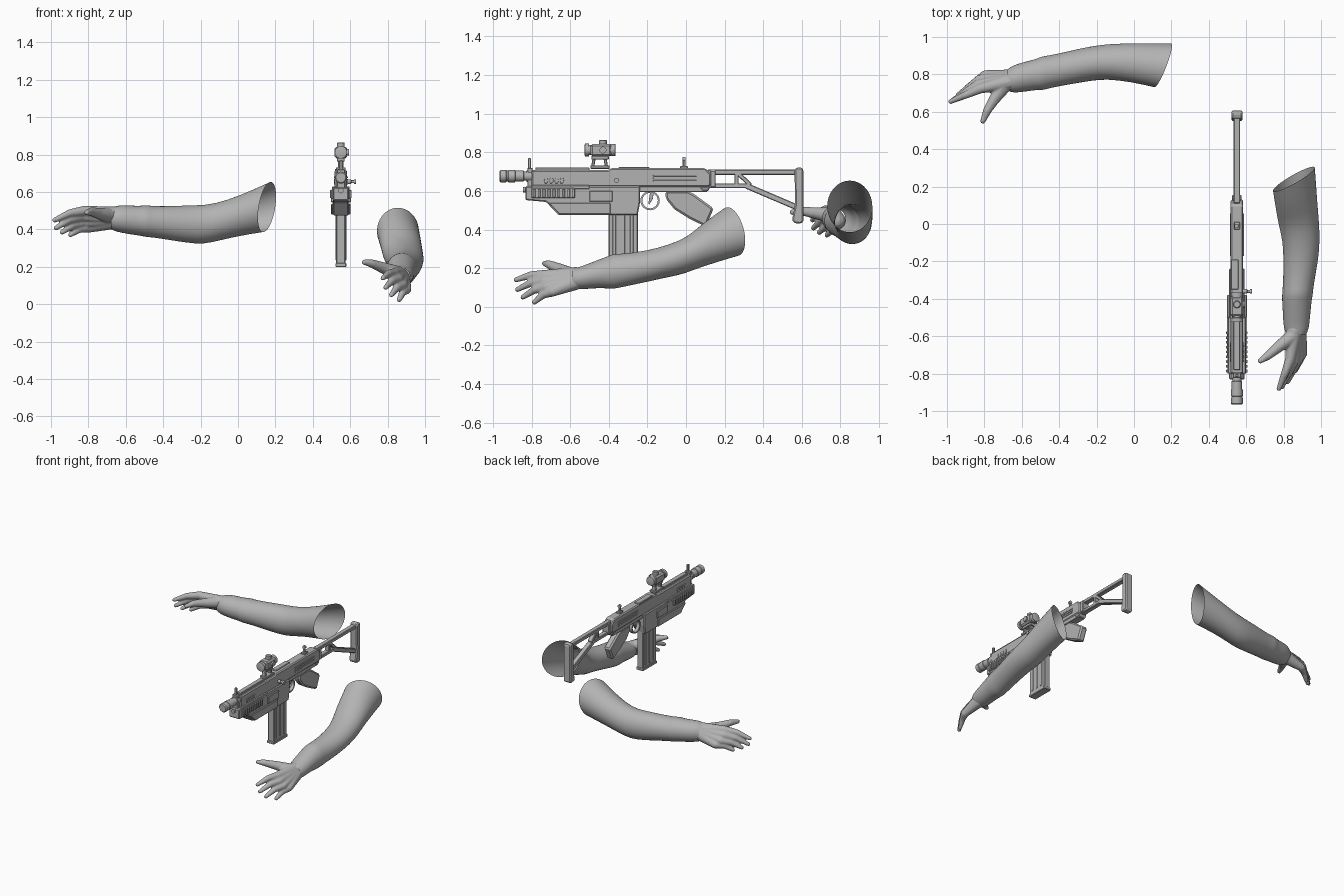
import bpy, bmesh, math
from mathutils import Vector, Matrix

if "Cube" in bpy.data.objects:
    bpy.data.objects.remove(bpy.data.objects["Cube"])

GX = 0.55  # centre plane of the rifle
grey = bpy.data.materials.new("grey")
grey.diffuse_color = (0.45, 0.45, 0.45, 1)
grey.use_nodes = True
grey.node_tree.nodes["Principled BSDF"].inputs["Base Color"].default_value = grey.diffuse_color


def finish(name, bm, smooth=None, bevel=0):
    bmesh.ops.recalc_face_normals(bm, faces=bm.faces)
    me = bpy.data.meshes.new(name)
    bm.to_mesh(me)
    bm.free()
    ob = bpy.data.objects.new(name, me)
    bpy.context.collection.objects.link(ob)
    me.materials.append(grey)
    if bevel:
        m = ob.modifiers.new("bevel", 'BEVEL')
        m.width, m.segments, m.limit_method = bevel, 1, 'ANGLE'
    if smooth:
        bpy.ops.object.select_all(action='DESELECT')
        ob.select_set(True)
        bpy.context.view_layer.objects.active = ob
        bpy.ops.object.shade_smooth_by_angle(angle=math.radians(smooth))
    return ob


def prism(name, pts, hw, x=GX, bevel=0.004):
    """Side profile of (y, z) points, extruded to half width hw."""
    bm = bmesh.new()
    a, b = [[bm.verts.new((x + s * hw, y, z)) for y, z in pts] for s in (-1, 1)]
    bm.faces.new(a)
    bm.faces.new(b)
    for i in range(len(pts)):
        j = (i + 1) % len(pts)
        bm.faces.new((a[i], a[j], b[j], b[i]))
    return finish(name, bm, bevel=bevel)


def box(name, y0, y1, z0, z1, hw, x=GX, bevel=0.003):
    return prism(name, [(y0, z0), (y1, z0), (y1, z1), (y0, z1)], hw, x, bevel)


def bar(name, p, q, t, hw):
    p, q = Vector(p), Vector(q)
    n = (q - p).orthogonal().normalized() * t / 2
    return prism(name, [p - n, q - n, q + n, p + n], hw, bevel=0.004)


def lathe(name, start, axis, prof, n=20):
    """Turned solid: prof holds (distance along axis, radius)."""
    bm = bmesh.new()
    rot = Vector((0, 0, 1)).rotation_difference(Vector(axis)).to_matrix()
    rings = [[bm.verts.new(Vector(start) + rot @ Vector((r * math.cos(2 * math.pi * k / n),
              r * math.sin(2 * math.pi * k / n), d))) for k in range(n)] for d, r in prof]
    for a, b in zip(rings, rings[1:]):
        for k in range(n):
            bm.faces.new((a[k], a[k - 1], b[k - 1], b[k]))
    bm.faces.new(rings[0])
    bm.faces.new(rings[-1])
    return finish(name, bm, smooth=35)


# ---------- Arms: open sleeves ----------
def sleeve(name, sections, along_x):
    """Elliptic rings (s, side, z, r_side, r_z, slant_side, slant_z)."""
    bm, n, rings = bmesh.new(), 24, []
    for s, p, z, rp, rz, kp, kz in sections:
        ring = []
        for k in range(n):
            dp, dz = rp * math.cos(2 * math.pi * k / n), rz * math.sin(2 * math.pi * k / n)
            d, e = s + kp * dp + kz * dz, p + dp
            ring.append(bm.verts.new((d, e, z + dz) if along_x else (e, d, z + dz)))
        rings.append(ring)
    for a, b in zip(rings, rings[1:]):
        for k in range(n):
            bm.faces.new((a[k], a[k - 1], b[k - 1], b[k]))
    ob = finish(name, bm, smooth=180)
    ob.modifiers.new("subdivision", 'SUBSURF').levels = 1
    return ob


def hand(name, wrist, spread, knuckles, tips, thumb):
    """Finger and palm chains of overlapping balls, fused by a remesh."""
    bm = bmesh.new()

    def chain(pts, radii):
        for i in range(len(pts) - 1):
            for k in range(13):
                t = k / 12
                c = Vector(pts[i]).lerp(Vector(pts[i + 1]), t)
                r = radii[i] * (1 - t) + radii[i + 1] * t
                bmesh.ops.create_icosphere(bm, subdivisions=2, radius=r,
                                           matrix=Matrix.Translation(c))
    first, last = Vector(knuckles[0]), Vector(knuckles[1])
    for i, tip in enumerate(tips):
        f = i / 3
        k = first.lerp(last, f)
        w = Vector(wrist) + Vector(spread) * (0.5 - f)
        k += (k - w).normalized() * (0.02 if i in (1, 2) else 0)
        mid = k.lerp(Vector(tip), 0.5) + Vector((0, 0, 0.012))
        chain([w, k, mid, tip], [0.046, 0.028, 0.021, 0.014])
    chain(thumb, [0.042, 0.031, 0.023, 0.015])
    ob = finish(name, bm, smooth=180)
    m = ob.modifiers.new("fuse", 'REMESH')
    m.mode, m.voxel_size, m.use_smooth_shade = 'VOXEL', 0.006, True
    m = ob.modifiers.new("soften", 'SMOOTH')
    m.factor, m.iterations = 0.5, 4
    return ob


sleeve("rear_sleeve", [
    (.155, .848, .52, .118, .135, .38, .15), (.0, .864, .473, .104, .113, .2, .2),
    (-.14, .869, .43, .095, .104, .1, .1), (-.22, .86, .425, .093, .105, 0, 0),
    (-.35, .835, .433, .09, .093, 0, 0), (-.46, .812, .441, .087, .083, 0, 0),
    (-.49, .806, .445, .093, .087, 0, 0), (-.52, .8, .446, .083, .08, 0, 0),
    (-.57, .79, .45, .081, .078, 0, 0), (-.63, .778, .457, .077, .074, 0, 0),
    (-.66, .772, .457, .067, .066, 0, 0), (-.68, .77, .457, .055, .055, 0, 0)], True)
hand("rear_hand", (-.66, .772, .462), (0, -.02, .03), [(-.82, .725, .5), (-.795, .795, .41)],
     [(-.98, .655, .45), (-.972, .66, .408), (-.94, .69, .385), (-.895, .73, .372)],
     [(-.69, .745, .475), (-.745, .67, .485), (-.785, .605, .495), (-.808, .55, .49)])
sleeve("side_sleeve", [
    (.24, .855, .39, .113, .127, .55, -.2), (.08, .872, .32, .109, .116, .3, .1),
    (.0, .882, .265, .108, .096, .1, .1), (-.09, .895, .238, .1, .084, 0, 0),
    (-.2, .892, .21, .093, .081, 0, 0), (-.33, .878, .188, .082, .086, 0, 0),
    (-.375, .874, .184, .083, .092, 0, 0), (-.405, .871, .178, .08, .084, 0, 0),
    (-.45, .87, .172, .076, .074, 0, 0), (-.54, .868, .15, .07, .06, 0, 0),
    (-.57, .868, .147, .063, .056, 0, 0), (-.59, .868, .146, .053, .05, 0, 0)], False)
hand("side_hand", (.868, -.57, .147), (-.02, 0, .03), [(.835, -.725, .165), (.9, -.69, .08)],
     [(.775, -.88, .14), (.79, -.872, .09), (.82, -.845, .05), (.862, -.785, .024)],
     [(.85, -.6, .165), (.775, -.655, .195), (.715, -.705, .218), (.675, -.732, .225)])

# ---------- Rifle: barrel and muzzle ----------
lathe("muzzle_brake", (GX, -.966, .677), (0, 1, 0),
      [(0, .026), (.006, .032), (.035, .032), (.037, .029), (.045, .029), (.047, .032),
       (.08, .032), (.082, .028), (.125, .028), (.127, .024), (.145, .024)])
lathe("barrel", (GX, -.84, .677), (0, 1, 0), [(0, .02), (.1, .02)])
lathe("muzzle_collar", (GX, -.825, .677), (0, 1, 0), [(0, .03), (.03, .03)])
box("front_sight_base", -.822, -.795, .60, .72, .022)
box("front_sight_post", -.818, -.802, .71, .77, .008)
lathe("front_lug", (GX, -.845, .607), (0, 1, 0), [(0, .014), (.05, .014)])

# Receiver and handguard
prism("upper_receiver", [(-.8, .62), (.12, .62), (.13, .64), (.13, .685), (.10, .718),
                         (-.39, .718), (-.4, .708), (-.8, .708)], .034, bevel=.012)
prism("handguard", [(-.832, .625), (-.238, .625), (-.238, .54), (-.25, .475), (-.38, .475),
                    (-.66, .475), (-.724, .543), (-.832, .553)], .042, bevel=.006)
prism("handguard_lower_band", [(-.715, .538), (-.39, .538), (-.39, .48), (-.655, .48)], .052)
box("handguard_upper_band", -.8, -.5, .61, .63, .047)
box("top_rail", -.78, -.5, .705, .722, .018)
box("receiver_cover", -.35, -.19, .71, .724, .02, x=GX - .012)
box("lower_receiver", -.24, .11, .595, .63, .028)
prism("receiver_hook", [(.07, .62), (.125, .62), (.115, .6), (.085, .6)], .03)
for s, side in ((-1, "left"), (1, "right")):
    # Ridged side rail
    box(side + "_rail", -.8, -.575, .563, .615, .005, x=GX + s * .045)
    for i in range(9):
        y = -.793 + i * .0255
        box(f"{side}_rail_ridge_{i}", y, y + .014, .567, .611, .005, x=GX + s * .053, bevel=.002)
    # Vent ovals
    for i in range(4):
        y = -.735 + i * .027
        prism(f"{side}_vent_{i}", [(y + .004, .64), (y + .016, .64), (y + .022, .653),
              (y + .018, .668), (y + .006, .668), (y, .655)], .003, x=GX + s * .035, bevel=.001)
    # Raised strips on the rear of the receiver
    for i in range(3):
        box(f"{side}_strip_{i}", -.17, .055, .648 + i * .014, .656 + i * .014, .003,
            x=GX + s * .035, bevel=.001)
    box(side + "_side_block", -.5, -.38, .545, .6, .008, x=GX + s * .045)
lathe("charging_handle", (GX + .02, -.36, .655), (1, 0, 0),
      [(0, .012), (.035, .012), (.036, .008), (.05, .008), (.051, .013), (.062, .013)], 14)

# Magazine with side ribs
box("magazine", -.402, -.248, .203, .58, .026, bevel=.006)
box("magazine_floor", -.406, -.244, .2, .22, .029)
for i in range(3):
    box(f"magazine_rib_{i}", -.38 + i * .045, -.362 + i * .045, .235, .48, .029, bevel=.002)

# Trigger group and grip
bm = bmesh.new()
loops = [[bm.verts.new((GX + x, -.186 + r * math.cos(a), .55 + r * math.sin(a)))
          for x, r in ((-.012, .05), (.012, .05), (.012, .04), (-.012, .04))]
         for a in (2 * math.pi * k / 24 for k in range(24))]
for i in range(24):
    for k in range(4):
        bm.faces.new((loops[i - 1][k], loops[i - 1][k - 1], loops[i][k - 1], loops[i][k]))
finish("trigger_guard", bm, smooth=35)
prism("trigger", [(-.185, .6), (-.165, .6), (-.172, .56), (-.19, .53), (-.195, .535)], .006,
      bevel=.001)
prism("grip", [(-.105, .6), (.01, .6), (.04, .585), (.143, .51), (.103, .415), (.02, .455),
               (-.06, .505), (-.105, .56)], .026, bevel=.01)

# Folding stock frame and butt
bar("stock_top_bar", (.11, .697), (.575, .697), .026, .018)
bar("stock_lower_bar", (.11, .627), (.325, .627), .024, .018)
bar("stock_hinge", (.14, .62), (.14, .705), .028, .026)
bar("stock_upright", (.262, .62), (.262, .705), .022, .018)
bar("stock_brace", (.265, .695), (.335, .63), .022, .018)
bar("stock_strut", (.31, .628), (.575, .515), .03, .018)
prism("butt_plate", [(.562, .712), (.575, .722), (.6, .722), (.608, .71), (.608, .44),
                     (.59, .43), (.556, .435), (.55, .455), (.565, .53)], .029, bevel=.01)

# Optic on its mount
for y in (-.485, -.41):
    bar("optic_leg", (y, .715), (y + (.012 if y < -.45 else -.012), .785), .016, .015)
box("optic_mount", -.495, -.395, .715, .732, .026)
box("optic_saddle", -.49, -.4, .762, .782, .02)
lathe("optic_tube", (GX, -.525, .812), (0, 1, 0),
      [(0, .026), (.002, .033), (.022, .033), (.024, .026), (.13, .026), (.132, .032),
       (.158, .032), (.16, .026)])
box("optic_body", -.495, -.385, .78, .842, .034, bevel=.01)
lathe("optic_top_knob", (GX, -.43, .84), (0, 0, 1), [(0, .02), (.022, .02), (.025, .016)])
lathe("optic_side_knob", (GX + .03, -.43, .812), (1, 0, 0), [(0, .018), (.014, .018)])

# Rear sight
box("rear_sight_base", -.03, .01, .715, .73, .016)
box("rear_sight_post", -.017, -.003, .725, .765, .008)
lathe("rear_sight_ring", (GX, -.018, .765), (0, 1, 0), [(0, .012), (.016, .012)], 14)
